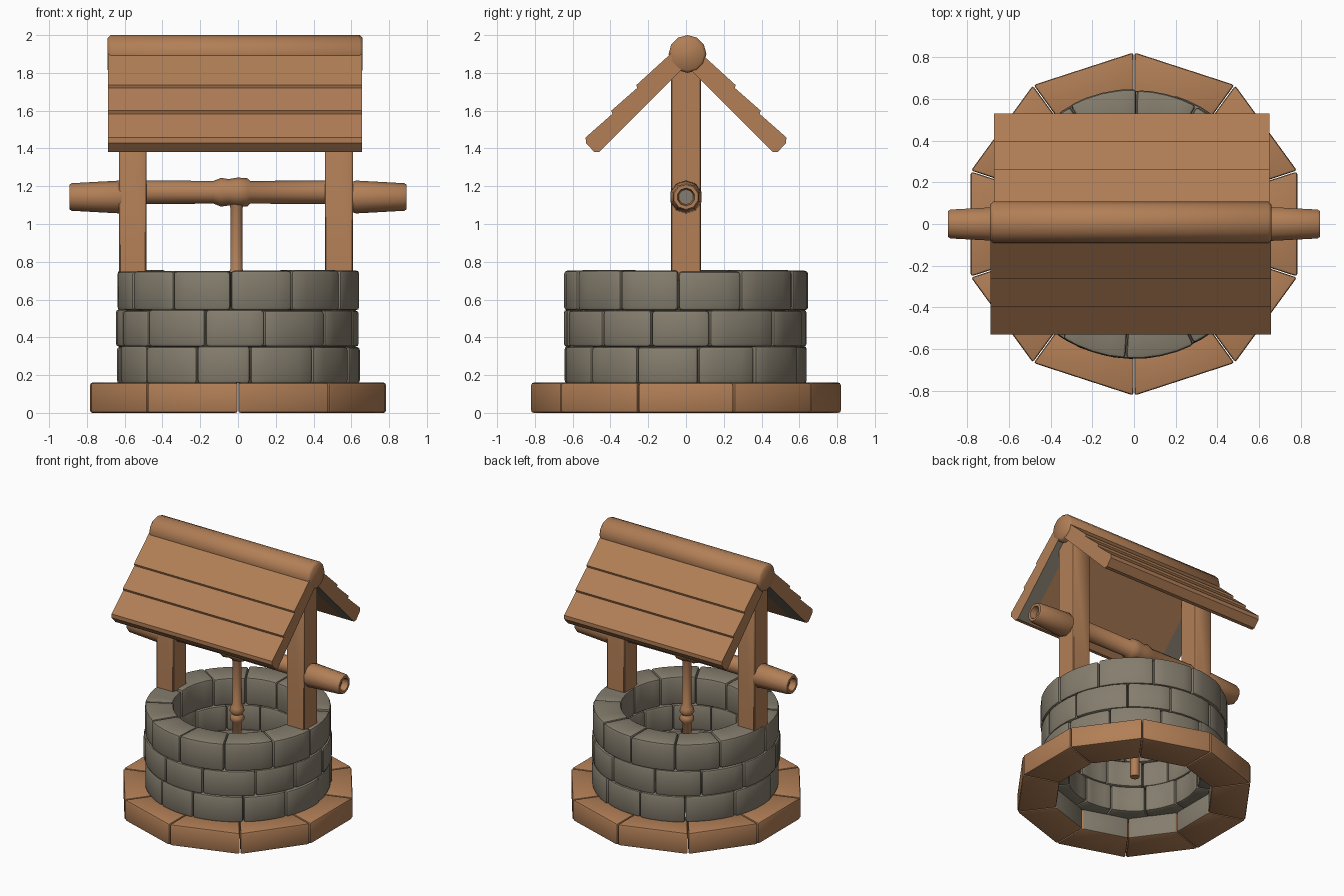
import bpy, bmesh, math, random
from mathutils import Matrix, Vector

if "Cube" in bpy.data.objects:
    bpy.data.objects.remove(bpy.data.objects["Cube"])

random.seed(4)


def material(name, rgb):
    m = bpy.data.materials.new(name)
    m.diffuse_color = (*rgb, 1)
    m.use_nodes = True
    m.node_tree.nodes["Principled BSDF"].inputs["Base Color"].default_value = m.diffuse_color
    return m


WOOD = material("warm wood", (0.445, 0.212, 0.094))
STONE = material("grey stone", (0.235, 0.207, 0.156))


def finish(name, bm, mats, bevel=0, segs=2, rule=None, angle=38):
    bmesh.ops.recalc_face_normals(bm, faces=bm.faces)
    if bevel:
        edges = [e for e in bm.edges if len(e.link_faces) == 2
                 and e.calc_face_angle() > math.radians(35)]
        bmesh.ops.bevel(bm, geom=edges, offset=bevel, segments=segs,
                        profile=0.5, affect='EDGES', clamp_overlap=True)
    bm.normal_update()
    if rule:
        for f in bm.faces:
            f.material_index = int(rule(f))
    me = bpy.data.meshes.new(name)
    bm.to_mesh(me)
    bm.free()
    for m in mats:
        me.materials.append(m)
    ob = bpy.data.objects.new(name, me)
    bpy.context.collection.objects.link(ob)
    bpy.ops.object.select_all(action='DESELECT')
    ob.select_set(True)
    bpy.context.view_layer.objects.active = ob
    bpy.ops.object.shade_smooth_by_angle(angle=math.radians(angle))
    return ob


def loft(bm, rings):
    """Skin closed rings of points and cap both ends."""
    vs = [[bm.verts.new(p) for p in r] for r in rings]
    n = len(vs[0])
    for a, b in zip(vs, vs[1:]):
        for i in range(n):
            j = (i + 1) % n
            bm.faces.new((a[i], a[j], b[j], b[i]))
    return bm.faces.new(vs[0]), bm.faces.new(vs[-1])


def arc_block(bm, a0, a1, steps, ri, ro, z0, z1):
    rings = []
    for k in range(steps + 1):
        a = a0 + (a1 - a0) * k / steps
        c, s = math.cos(a), math.sin(a)
        rings.append([(r * c, r * s, z) for r, z in
                      ((ri, z0), (ro, z0), (ro, z1), (ri, z1))])
    loft(bm, rings)


def extrude_x(name, profile, xs, mats, **kw):
    bm = bmesh.new()
    loft(bm, [[(x, y, z) for y, z in profile] for x in xs])
    return finish(name, bm, mats, **kw)


def lathe(name, pts, matrix, sides=10, grey_cap=False):
    """Turn (height, radius) points round the local z axis."""
    bm = bmesh.new()
    caps = loft(bm, [[(r * math.cos(math.tau * i / sides),
                       r * math.sin(math.tau * i / sides), h)
                      for i in range(sides)] for h, r in pts])
    if grey_cap:
        caps[1].material_index = 1
    bm.transform(matrix)
    return finish(name, bm, [WOOD, STONE], angle=50)


# Base: ten mitred planks, with a stone-coloured inside face
bm = bmesh.new()
for i in range(10):
    a = math.radians(90 + 36 * i)
    arc_block(bm, a + 0.003, a + math.radians(36) - 0.003, 1,
              0.55, 0.823, 0, 0.16)


def inner_face(f):
    c = f.calc_center_median()
    r = Vector((c.x, c.y, 0))
    return r.length < 0.58 and f.normal.dot(r.normalized()) < -0.8


finish("base_planks", bm, [WOOD, STONE], bevel=0.012, rule=inner_face)

# Wall: three staggered courses of curved stones
for row, (z0, z1, shift) in enumerate(((0.155, 0.352, 8), (0.35, 0.545, 15), (0.543, 0.752, 0))):
    bm = bmesh.new()
    cuts = [math.radians(30 * i + shift + random.uniform(-4, 4)) for i in range(12)]
    cuts.append(cuts[0] + math.tau)
    for a0, a1 in zip(cuts, cuts[1:]):
        arc_block(bm, a0 + 0.002, a1 - 0.002, 4,
                  0.445 + random.uniform(-0.006, 0.006),
                  0.643 + random.uniform(-0.007, 0.005),
                  z0, z1 + random.uniform(-0.003, 0.004))
    finish(f"stone_course_{row + 1}", bm, [STONE], bevel=0.018)

# Posts with pointed tops under the roof
post = [(-0.08, 0.7), (0.08, 0.7), (0.08, 1.78), (0, 1.86), (-0.08, 1.78)]
for name, xs in (("left_post", (-0.63, -0.485)), ("right_post", (0.46, 0.61))):
    extrude_x(name, post, xs, [WOOD], bevel=0.007, segs=1)

# Roof slopes: stepped boards (distance down slope, thickness)
boards = [(0, 0), (0, 0.1), (0.26, 0.112), (0.267, 0.098), (0.45, 0.11),
          (0.457, 0.094), (0.645, 0.106), (0.665, 0.085), (0.668, 0.02), (0.65, 0)]
h = math.sqrt(0.5)
for name, side, x0, x1 in (("front_roof", -1, -0.688, 0.657), ("back_roof", 1, -0.672, 0.65)):
    prof = [(side * h * (u + v), 1.84 + h * (v - u)) for u, v in boards]
    # grey strips under the overhangs outside the posts
    extrude_x(name, prof, (x0, -0.55, 0.55, x1), [WOOD, STONE], angle=30,
              rule=lambda f: f.normal.z < -0.6 and abs(f.normal.x) < 0.1
              and f.calc_area() > 0.02 and abs(f.calc_center_median().x) > 0.5)

# Ridge log
along_x = Matrix.Rotation(math.pi / 2, 4, 'Y')
lathe("ridge_log", [(-0.69, 0.085), (-0.675, 0.1), (0.645, 0.1), (0.66, 0.085)],
      Matrix.Translation((0, 0.008, 1.9)) @ along_x, 12)

# Windlass bar with a rope knot in the middle
lathe("windlass_bar",
      [(-0.62, 0.064), (-0.13, 0.06), (-0.09, 0.076), (-0.05, 0.07), (0, 0.078),
       (0.05, 0.074), (0.065, 0.06), (0.6, 0.064)],
      Matrix.Translation((0, 0, 1.168)) @ along_x)

# Hollow bar ends outside the posts
for name, turn in (("right_bar_end", 0), ("left_bar_end", math.pi)):
    lathe(name, [(0.59, 0.076), (0.625, 0.087), (0.88, 0.073), (0.892, 0.066),
                 (0.892, 0.047), (0.845, 0.04)],
          Matrix.Translation((0, 0, 1.143)) @ Matrix.Rotation(turn, 4, 'Z') @ along_x,
          grey_cap=True)

# Hanging rope with knots
lathe("rope", [(0.17, 0.032), (0.62, 0.032), (0.64, 0.05), (0.665, 0.05), (0.685, 0.037),
               (0.705, 0.052), (0.735, 0.046), (0.76, 0.033), (1.08, 0.031), (1.13, 0.045)],
      Matrix.Translation((-0.008, 0, 0)))
